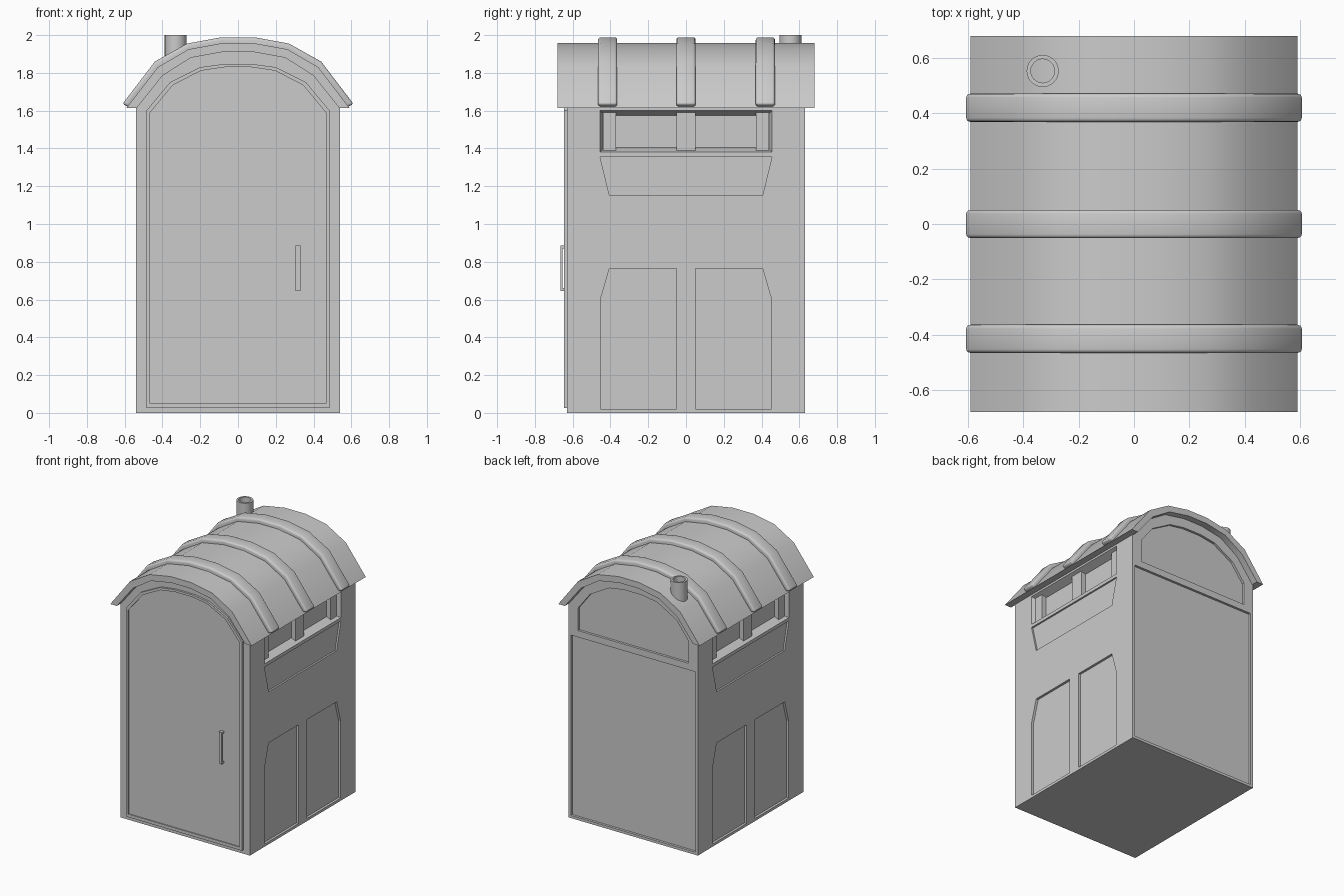
import bpy, bmesh, math
from mathutils import Vector

if "Cube" in bpy.data.objects:
    bpy.data.objects.remove(bpy.data.objects["Cube"])


def sym(half):
    """Close a right-hand half outline by mirroring it across x = 0."""
    return half + [(-x, z) for x, z in reversed(half)]


def prism(name, axis, pts_a, a, b, pts_b=None, bevel=0.0):
    """Solid between outline pts_a at a and pts_b at b along axis 'x' or 'y'."""
    pts_b = pts_b or pts_a
    place = (lambda p, d: Vector((d, p[0], p[1]))) if axis == 'x' else (lambda p, d: Vector((p[0], d, p[1])))
    bm = bmesh.new()
    va = [bm.verts.new(place(p, a)) for p in pts_a]
    vb = [bm.verts.new(place(p, b)) for p in pts_b]
    n = len(va)
    bm.faces.new(va)
    bm.faces.new(vb[::-1])
    for i in range(n):
        j = (i + 1) % n
        bm.faces.new((va[j], va[i], vb[i], vb[j]))
    bmesh.ops.recalc_face_normals(bm, faces=bm.faces)
    if bevel:
        edges = [e for e in bm.edges if e.calc_face_angle(0) > math.radians(60)]
        bmesh.ops.bevel(bm, geom=edges, offset=bevel, segments=3, profile=0.5, affect='EDGES')
    me = bpy.data.meshes.new(name)
    bm.to_mesh(me)
    bm.free()
    ob = bpy.data.objects.new(name, me)
    bpy.context.collection.objects.link(ob)
    return ob


def activate(ob):
    bpy.ops.object.select_all(action='DESELECT')
    ob.select_set(True)
    bpy.context.view_layer.objects.active = ob


def cut(ob, cutter):
    """Carve the cutter out of ob and discard it."""
    mod = ob.modifiers.new("cut", 'BOOLEAN')
    mod.operation, mod.solver, mod.object = 'DIFFERENCE', 'EXACT', cutter
    activate(ob)
    bpy.ops.object.modifier_apply(modifier=mod.name)
    bpy.data.objects.remove(cutter, do_unlink=True)


def smooth(ob, angle=40):
    activate(ob)
    bpy.ops.object.shade_smooth_by_angle(angle=math.radians(angle))


def rect(u0, u1, z0, z1):
    return [(u0, z0), (u1, z0), (u1, z1), (u0, z1)]


# Cabin body with an arched top tucked inside the roof
body = prism("cabin_body", 'y', sym([(0.54, 0), (0.54, 1.63), (0.41, 1.80), (0.255, 1.90), (0.08, 1.93)]), -0.63, 0.63)

# Side walls: window recess, trapezoid panel, two lower panels
vent_panel = [(-0.405, 1.15), (0.405, 1.15), (0.455, 1.355), (-0.455, 1.355)]
low_panel = [(0.05, 0.02), (0.453, 0.02), (0.453, 0.60), (0.405, 0.765), (0.05, 0.765)]
for s, side in ((1, "right"), (-1, "left")):
    cut(body, prism("cutter", 'x', rect(-0.455, 0.455, 1.38, 1.60), s * 0.54001, s * 0.48,
                    rect(-0.43, 0.43, 1.405, 1.575)))
    cut(body, prism("cutter", 'x', vent_panel, s * 0.56, s * 0.527))
    for m in (1, -1):
        cut(body, prism("cutter", 'x', [(m * y, z) for y, z in low_panel], s * 0.56, s * 0.522))
    # Posts between the windows
    for i, (y0, y1) in enumerate(((-0.44, -0.37), (-0.05, 0.05), (0.37, 0.44))):
        prism(f"{side}_window_post_{i + 1}", 'x', rect(y0, y1, 1.39, 1.595), s * 0.47, s * 0.515)

# Back wall: large lower panel and arched upper panel
cut(body, prism("cutter", 'y', rect(-0.52, 0.52, 0.02, 1.38), 0.66, 0.612))
cut(body, prism("cutter", 'y', sym([(0.46, 1.43), (0.46, 1.60), (0.36, 1.73), (0.20, 1.82), (0.075, 1.84)]), 0.66, 0.612))

# Door with raised rim
door = prism("door", 'y', sym([(0.485, 0.027), (0.485, 1.60), (0.36, 1.75), (0.20, 1.83), (0.075, 1.847)]), -0.645, -0.60)
cut(door, prism("cutter", 'y', sym([(0.465, 0.05), (0.465, 1.59), (0.345, 1.735), (0.195, 1.812), (0.07, 1.83)]), -0.66, -0.637))

# C-shaped door handle
prism("door_handle", 'x', [(-0.63, 0.645), (-0.665, 0.645), (-0.665, 0.885), (-0.63, 0.885),
                           (-0.63, 0.870), (-0.655, 0.870), (-0.655, 0.660), (-0.63, 0.660)], 0.305, 0.33)

# Faceted arched roof shell
roof_out = [(0.59, 1.615), (0.425, 1.83), (0.262, 1.925), (0.085, 1.957)]
roof_in = [(0.535, 1.615), (0.40, 1.785), (0.25, 1.88), (0.08, 1.911)]


def shell(outer, inner):
    full_in = sym(inner)
    return sym(outer) + full_in[::-1]


smooth(prism("roof", 'y', shell(roof_out, roof_in), -0.68, 0.68))

# Rounded ribs over the roof
rib_out = [(0.612, 1.635), (0.44, 1.86), (0.27, 1.955), (0.09, 1.988)]
rib_in = [(0.575, 1.617), (0.41, 1.81), (0.255, 1.905), (0.083, 1.935)]
for i, y in enumerate((-0.415, 0, 0.42)):
    smooth(prism(f"roof_rib_{i + 1}", 'y', shell(rib_out, rib_in), y - 0.051, y + 0.051, bevel=0.014))

# Hollow vent pipe: spun rectangular section
bm = bmesh.new()
ring = [bm.verts.new((r, 0, z)) for r, z in ((0.058, 1.80), (0.058, 2.0), (0.043, 2.0), (0.043, 1.80))]
edges = [bm.edges.new((ring[i], ring[(i + 1) % 4])) for i in range(4)]
bmesh.ops.spin(bm, geom=ring + edges, cent=(0, 0, 0), axis=(0, 0, 1), angle=math.tau, steps=24)
bmesh.ops.remove_doubles(bm, verts=bm.verts, dist=1e-4)
bmesh.ops.recalc_face_normals(bm, faces=bm.faces)
me = bpy.data.meshes.new("vent_pipe")
bm.to_mesh(me)
bm.free()
pipe = bpy.data.objects.new("vent_pipe", me)
pipe.location = (-0.33, 0.553, 0)
bpy.context.collection.objects.link(pipe)
smooth(pipe)
